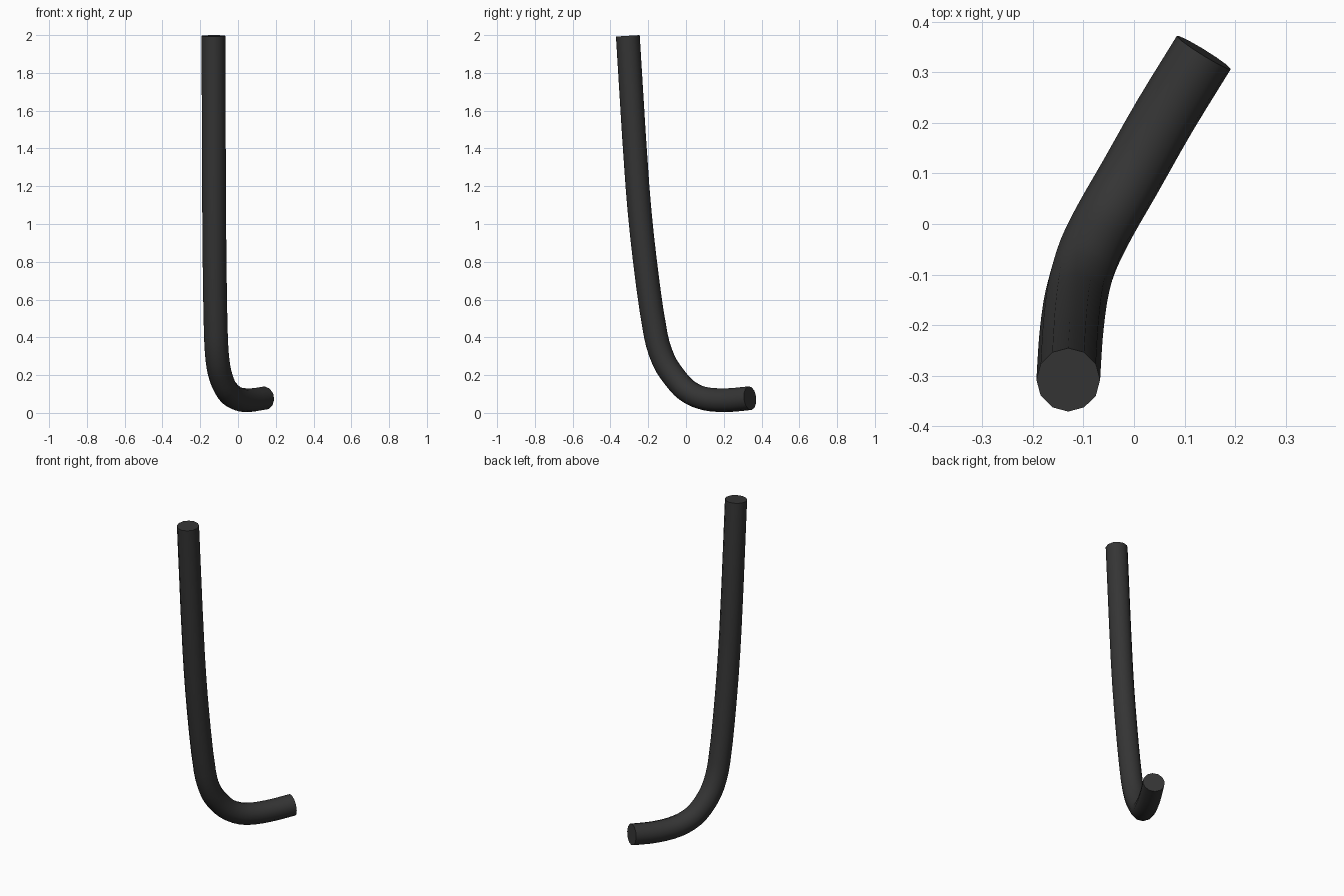
import bpy, bmesh, math
from mathutils import Vector
from mathutils.geometry import interpolate_bezier

if "Cube" in bpy.data.objects:
    bpy.data.objects.remove(bpy.data.objects["Cube"])

RADIUS, SIDES, STEPS = 0.063, 12, 3

# centre line from the top of the shaft to the end of the foot
path = [Vector(p) for p in [
    (-0.13, -0.308, 1.996), (-0.127, -0.257, 1.2), (-0.124, -0.217, 0.8),
    (-0.117, -0.16, 0.41), (-0.108, -0.117, 0.275), (-0.09, -0.06, 0.187),
    (-0.058, 0.005, 0.118), (-0.008, 0.092, 0.077), (0.06, 0.212, 0.067),
    (0.138, 0.339, 0.078)]]


def tangent(i):
    a, b = path[max(i - 1, 0)], path[min(i + 1, len(path) - 1)]
    return (b - a).normalized()


# smooth the centre line
points = []
for i in range(len(path) - 1):
    a, b = path[i], path[i + 1]
    h = (b - a).length / 3
    points += interpolate_bezier(a, a + tangent(i) * h, b - tangent(i + 1) * h, b, STEPS + 1)[:-1]
points.append(path[-1])

# sweep a round section along it
bm = bmesh.new()
rings = []
side = Vector((1, 0, 0))
for i, p in enumerate(points):
    d = (points[min(i + 1, len(points) - 1)] - points[max(i - 1, 0)]).normalized()
    side = (side - d * side.dot(d)).normalized()
    up = d.cross(side)
    rings.append([bm.verts.new(p + RADIUS * (side * math.cos(t) + up * math.sin(t)))
                  for t in (2 * math.pi * k / SIDES for k in range(SIDES))])
for r, s in zip(rings, rings[1:]):
    for k in range(SIDES):
        n = (k + 1) % SIDES
        bm.faces.new((r[k], r[n], s[n], s[k]))

# end caps
bm.faces.new(rings[0])
bm.faces.new(rings[-1])
bmesh.ops.recalc_face_normals(bm, faces=bm.faces)

mesh = bpy.data.meshes.new("bent_tube")
bm.to_mesh(mesh)
bm.free()
tube = bpy.data.objects.new("bent_tube", mesh)
bpy.context.collection.objects.link(tube)

mat = bpy.data.materials.new("black")
mat.diffuse_color = (0.035, 0.035, 0.035, 1)
mat.use_nodes = True
mat.node_tree.nodes["Principled BSDF"].inputs["Base Color"].default_value = mat.diffuse_color
mesh.materials.append(mat)

bpy.context.view_layer.objects.active = tube
tube.select_set(True)
bpy.ops.object.shade_smooth_by_angle(angle=math.radians(40))
